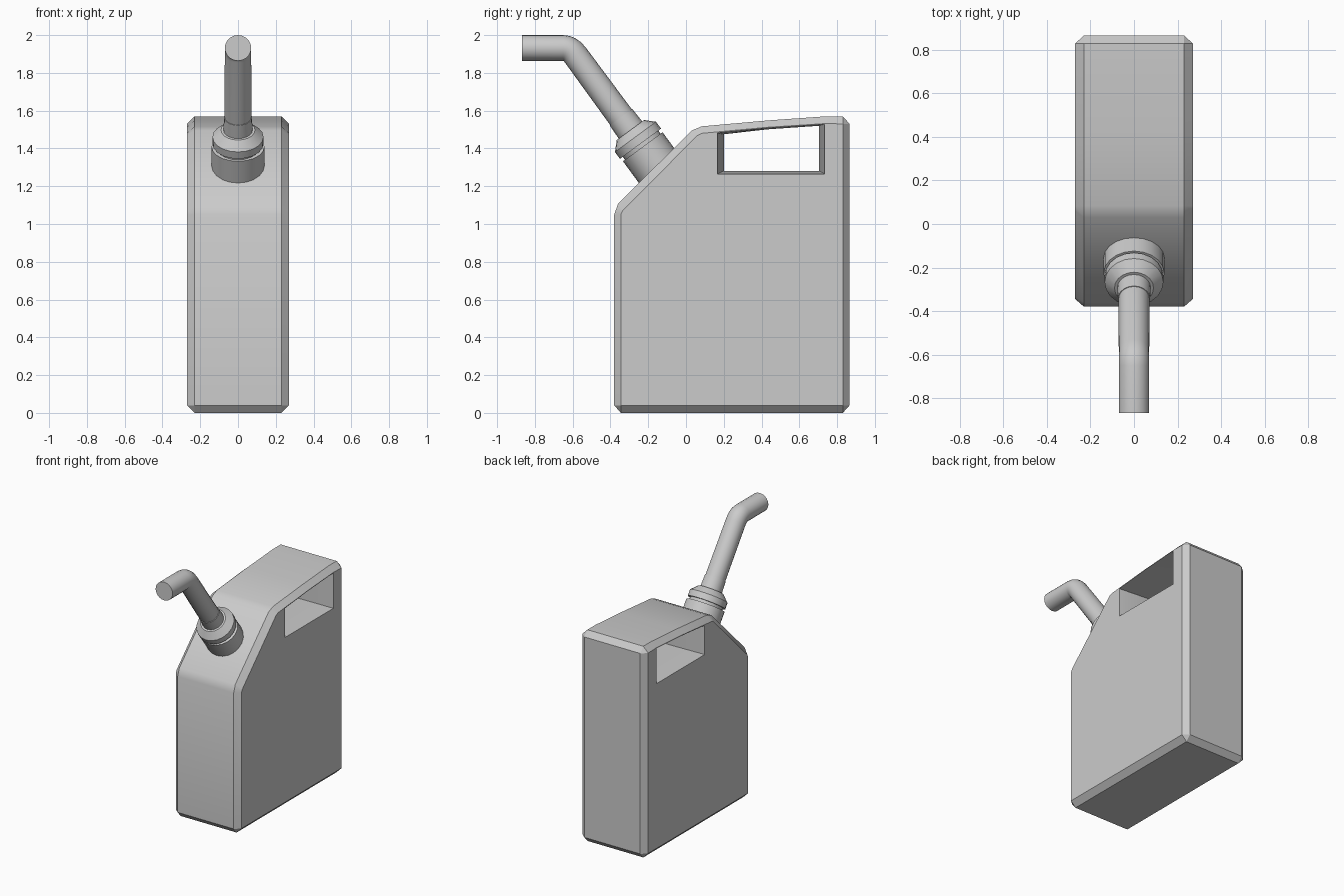
import bpy, bmesh
from math import sin, cos, pi, radians
from mathutils import Vector

if "Cube" in bpy.data.objects:
    bpy.data.objects.remove(bpy.data.objects["Cube"])


def loft(name, loops):
    """Skin a list of equal-length vertex loops and cap both ends."""
    bm = bmesh.new()
    rings = [[bm.verts.new(p) for p in loop] for loop in loops]
    n = len(rings[0])
    for a, b in zip(rings, rings[1:]):
        for i in range(n):
            j = (i + 1) % n
            bm.faces.new((a[i], a[j], b[j], b[i]))
    bm.faces.new(rings[0])
    bm.faces.new(rings[-1])
    bmesh.ops.remove_doubles(bm, verts=bm.verts, dist=1e-4)
    bmesh.ops.recalc_face_normals(bm, faces=bm.faces)
    me = bpy.data.meshes.new(name)
    bm.to_mesh(me)
    bm.free()
    ob = bpy.data.objects.new(name, me)
    bpy.context.collection.objects.link(ob)
    return ob


def activate(ob):
    bpy.ops.object.select_all(action='DESELECT')
    ob.select_set(True)
    bpy.context.view_layer.objects.active = ob


def smooth(ob):
    activate(ob)
    bpy.ops.object.shade_smooth_by_angle(angle=radians(32))


def slab(profile, x):
    return [(x, y, z) for y, z in profile]


# Can body: full outline in the middle, inset outline on the two side faces
outer = [(-.345, 0), (.83, 0), (.866, .04), (.866, 1.53), (.83, 1.57), (.74, 1.57),
         (.43, 1.548), (.083, 1.517), (.03, 1.495), (-.36, 1.107), (-.38, 1.05), (-.38, .04)]
inner = [(-.345, .04), (.83, .04), (.83, .04), (.83, 1.53), (.83, 1.53), (.74, 1.532),
         (.43, 1.512), (.083, 1.48), (.06, 1.468), (-.335, 1.072), (-.345, 1.05), (-.345, .04)]
body = loft("can_body", [slab(inner, -.27), slab(outer, -.23), slab(outer, .23), slab(inner, .27)])

# Handle opening, narrowing slightly towards the middle
wide = [(.165, 1.265), (.735, 1.265), (.735, 1.528), (.43, 1.508), (.165, 1.482)]
narrow = [(.2, 1.28), (.705, 1.28), (.705, 1.52), (.43, 1.501), (.2, 1.475)]
cutter = loft("handle_cutter", [slab(wide, -.275), slab(narrow, 0), slab(wide, .275)])
cutter.hide_render = True
mod = body.modifiers.new("handle_hole", 'BOOLEAN')
mod.operation = 'DIFFERENCE'
mod.solver = 'EXACT'
mod.object = cutter
activate(body)
bpy.ops.object.modifier_apply(modifier=mod.name)
bpy.data.objects.remove(cutter)
smooth(body)

# Shared tilted axis of neck, cap and spout
TILT = radians(53.7)
AXIS = Vector((0, -cos(TILT), sin(TILT)))
BASE = Vector((0, -.149, 1.3))
SIDES = 20


def ring(center, direction, r, rx=None):
    side = Vector((0, direction.z, -direction.y))
    rx = rx or r
    return [center + Vector((rx * cos(a), 0, 0)) + side * (r * sin(a))
            for a in (2 * pi * i / SIDES for i in range(SIDES))]


def on_axis(t, r, rx=None):
    return ring(BASE + AXIS * t, AXIS, r, rx)


# Neck standing on the sloped shoulder
neck = loft("neck", [on_axis(-.1, .13, .14), on_axis(.135, .13, .14)])
smooth(neck)

# Screw collar: groove, flange, cone and sleeve
collar = loft("collar", [on_axis(t, r) for t, r in
              [(.12, .117), (.155, .117), (.155, .135), (.2, .135), (.245, .09), (.245, .077), (.33, .074)]])
smooth(collar)

# Spout tube with a bend to horizontal
bend_start = BASE + AXIS * .735
bend_end = Vector((0, -.65, 1.932))
corner = BASE + AXIS * ((1.932 - BASE.z) / AXIS.z)
loops = [on_axis(.3, .071)]
for i in range(5):
    k = i / 4
    p = bend_start * (1 - k) ** 2 + corner * 2 * k * (1 - k) + bend_end * k * k
    a = TILT * (1 - k)
    loops.append(ring(p, Vector((0, -cos(a), sin(a))), .068, .07))
loops.append(ring(Vector((0, -.868, 1.932)), Vector((0, -1, 0)), .068, .07))
spout = loft("spout", loops)
smooth(spout)
